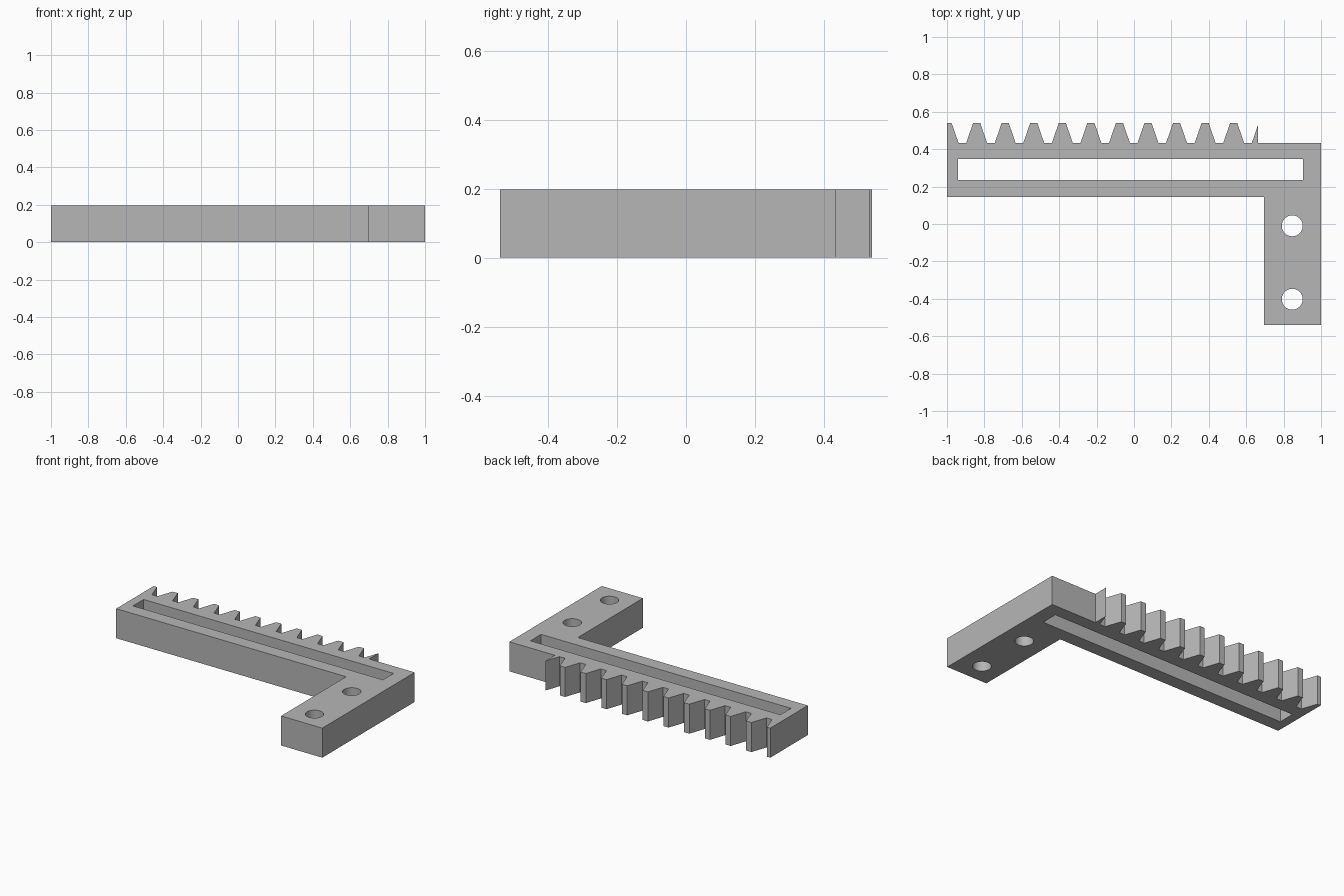
import bpy
import bmesh
from math import cos, sin, tau
from mathutils import Vector

if "Cube" in bpy.data.objects:
    bpy.data.objects.remove(bpy.data.objects["Cube"], do_unlink=True)

HEIGHT = 0.197
BACK, TIP, FRONT = 0.433, 0.54, -0.54      # bar back edge, tooth tips, arm end
RACK_END = 0.664
PITCH, FIRST = 0.1527, -0.994              # tooth spacing and first centre
HALF_ROOT, HALF_TIP = 0.056, 0.019

# Plain grey material
grey = bpy.data.materials.new("plain grey")
grey.use_nodes = True
colour = (0.47, 0.47, 0.47, 1)
grey.diffuse_color = colour
grey.node_tree.nodes["Principled BSDF"].inputs["Base Color"].default_value = colour


def clip(a, b, x):
    """Point at x on the line from a to b."""
    return (x, a[1] + (b[1] - a[1]) * (x - a[0]) / (b[0] - a[0]))


def tooth(i):
    """Four corners of one rack tooth, from left to right."""
    c = FIRST + i * PITCH
    return [(c - HALF_ROOT, BACK), (c - HALF_TIP, TIP),
            (c + HALF_TIP, TIP), (c + HALF_ROOT, BACK)]


def circle(x, y, r, n=32):
    return [(x + r * cos(tau * k / n), y + r * sin(tau * k / n)) for k in range(n)]


# Outline: cut first tooth, ten whole teeth, cut last tooth, then the L body
outline = [(-1, TIP)] + tooth(0)[2:]
for i in range(1, 11):
    outline += tooth(i)
root, tip = tooth(11)[:2]
outline += [root, clip(root, tip, RACK_END), (RACK_END, BACK)]
outline += [(1, BACK), (1, FRONT), (0.696, FRONT), (0.696, 0.145), (-1, 0.145)]

# Long slot and two bolt holes
slot = [(-0.94, 0.236), (0.904, 0.236), (0.904, 0.348), (-0.94, 0.348)]
holes = [circle(0.846, y, 0.056) for y in (-0.01, -0.402)]

# Flat filled profile, extruded to full thickness
curve = bpy.data.curves.new("rack_profile", "CURVE")
curve.dimensions = "2D"
curve.fill_mode = "BOTH"
curve.extrude = HEIGHT / 2
for loop in [outline, slot] + holes:
    spline = curve.splines.new("POLY")
    spline.points.add(len(loop) - 1)
    for point, (x, y) in zip(spline.points, loop):
        point.co = (x, y, 0, 1)
    spline.use_cyclic_u = True

profile = bpy.data.objects.new("rack_profile", curve)
bpy.context.collection.objects.link(profile)
bpy.context.view_layer.update()
depsgraph = bpy.context.evaluated_depsgraph_get()
mesh = bpy.data.meshes.new_from_object(profile.evaluated_get(depsgraph))
bpy.data.objects.remove(profile, do_unlink=True)

# Weld the caps to the walls and stand the part on the ground
bm = bmesh.new()
bm.from_mesh(mesh)
bmesh.ops.remove_doubles(bm, verts=bm.verts, dist=0.0001)
bmesh.ops.translate(bm, verts=bm.verts, vec=Vector((0, 0, HEIGHT / 2)))
bmesh.ops.recalc_face_normals(bm, faces=bm.faces)
bm.to_mesh(mesh)
bm.free()

mesh.materials.clear()
mesh.materials.append(grey)
rack = bpy.data.objects.new("toothed_rack_bracket", mesh)
bpy.context.collection.objects.link(rack)

# Smooth the hole walls, keep every corner sharp
bpy.ops.object.select_all(action="DESELECT")
rack.select_set(True)
bpy.context.view_layer.objects.active = rack
bpy.ops.object.shade_smooth_by_angle(angle=0.5)
